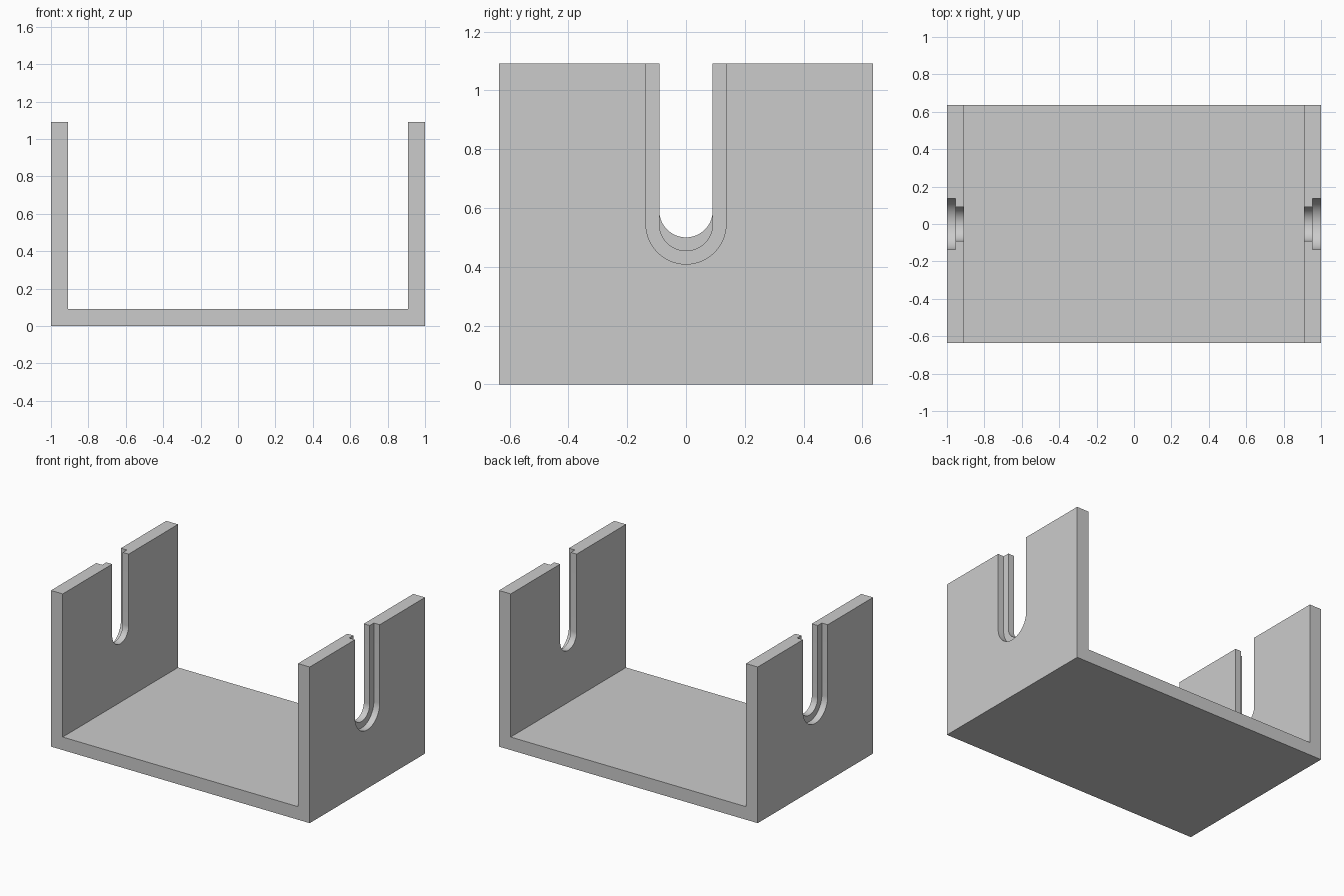
import bpy, bmesh
from math import pi, sin, cos, radians

if "Cube" in bpy.data.objects:
    bpy.data.objects.remove(bpy.data.objects["Cube"])

U = 1 / 22                      # design unit
HEIGHT, HALF_Y = 24 * U, 14 * U
WALL = 2 * U                    # wall and floor thickness


def prism(name, profile, offset):
    """Extrude a closed 3D profile along an offset vector."""
    bm = bmesh.new()
    face = bm.faces.new([bm.verts.new(p) for p in profile])
    top = bmesh.ops.extrude_face_region(bm, geom=[face])
    verts = [g for g in top["geom"] if isinstance(g, bmesh.types.BMVert)]
    bmesh.ops.translate(bm, verts=verts, vec=offset)
    bmesh.ops.recalc_face_normals(bm, faces=bm.faces)
    mesh = bpy.data.meshes.new(name)
    bm.to_mesh(mesh)
    bm.free()
    obj = bpy.data.objects.new(name, mesh)
    bpy.context.collection.objects.link(obj)
    return obj


def cut_slot(body, side, x0, x1, radius, z):
    """Cut a round-bottomed slot, open at the top, through x0..x1."""
    steps = 48
    outline = [(side * x0, radius * cos(pi + pi * i / steps),
                z + radius * sin(pi + pi * i / steps)) for i in range(steps + 1)]
    outline += [(side * x0, radius, HEIGHT + 0.2), (side * x0, -radius, HEIGHT + 0.2)]
    cutter = prism("slot_cutter", outline, (side * (x1 - x0), 0, 0))
    cutter.hide_render = True
    mod = body.modifiers.new("slot", 'BOOLEAN')
    mod.operation, mod.solver, mod.object = 'DIFFERENCE', 'EXACT', cutter
    bpy.context.view_layer.objects.active = body
    bpy.ops.object.modifier_apply(modifier=mod.name)
    bpy.data.objects.remove(cutter)


# U-shaped bracket: floor and two side walls
inner = 1 - WALL
section = [(-1, 0), (1, 0), (1, HEIGHT), (inner, HEIGHT), (inner, WALL),
           (-inner, WALL), (-inner, HEIGHT), (-1, HEIGHT)]
bracket = prism("slotted_bracket", [(x, -HALF_Y, z) for x, z in section],
                (0, 2 * HALF_Y, 0))

# Stepped slots: the left one sits one unit higher than the right
for side, z in ((1, 12 * U), (-1, 13 * U)):
    cut_slot(bracket, side, inner - 0.1, 1.1, 2 * U, z)    # through slot
    cut_slot(bracket, side, 1 - U, 1.1, 3 * U, z)          # wider outer recess

bpy.ops.object.select_all(action='DESELECT')
bracket.select_set(True)
bpy.context.view_layer.objects.active = bracket
bpy.ops.object.shade_smooth_by_angle(angle=radians(30))
